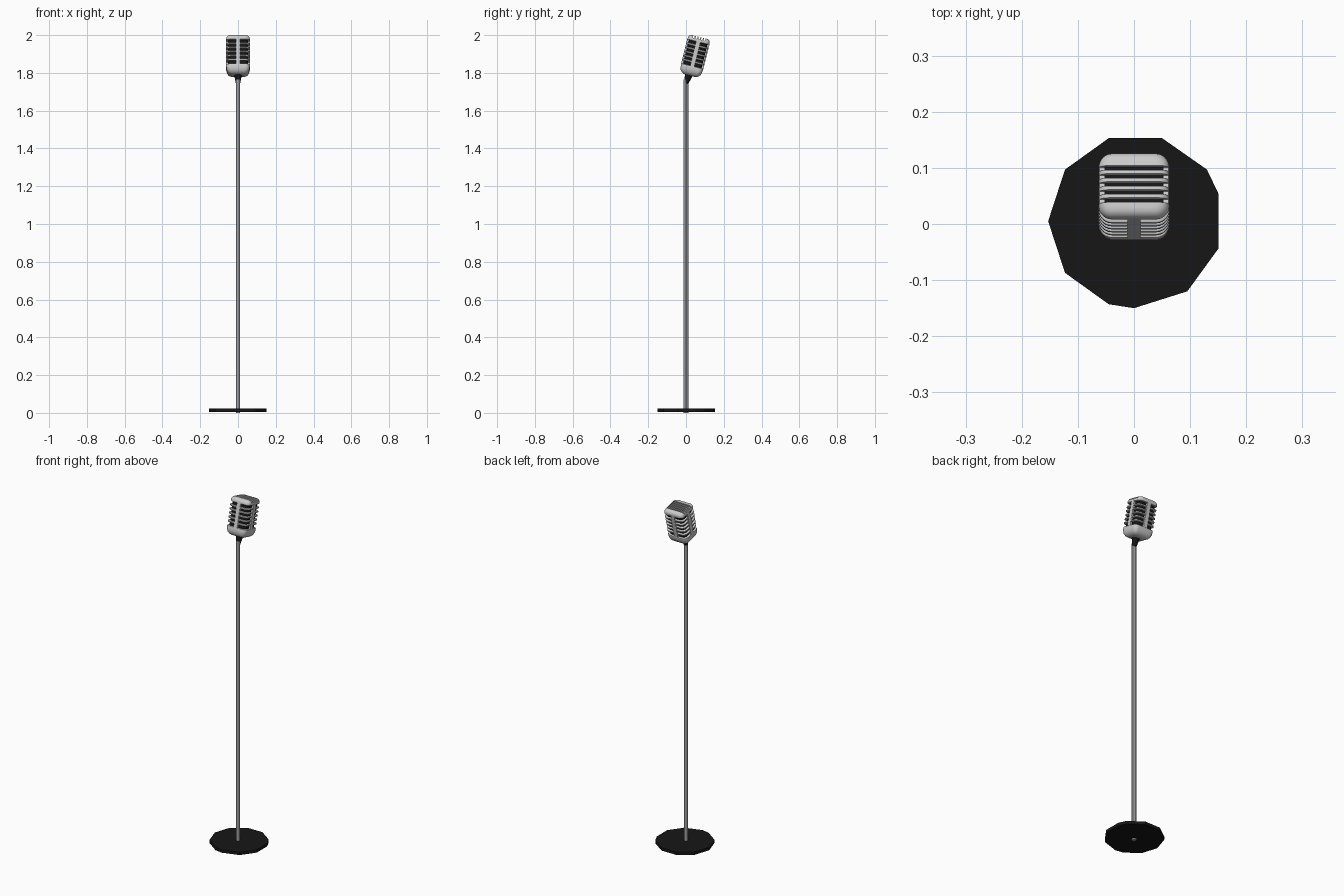
import bpy, bmesh, math
from mathutils import Matrix, Vector

if "Cube" in bpy.data.objects:
    bpy.data.objects.remove(bpy.data.objects["Cube"])

black = bpy.data.materials.new("black")
black.diffuse_color = (0.008, 0.008, 0.008, 1)
black.use_nodes = True
black.node_tree.nodes["Principled BSDF"].inputs["Base Color"].default_value = black.diffuse_color
TILT = Matrix.Translation((0, 0.046, 1.887)) @ Matrix.Rotation(math.radians(-14), 4, 'X')
W, D, R = 0.063, 0.06, 0.024      # head half width, half depth, corner radius


def make(name, bm, mat=None, matrix=None, smooth=False):
    bmesh.ops.recalc_face_normals(bm, faces=bm.faces)
    me = bpy.data.meshes.new(name)
    bm.to_mesh(me)
    bm.free()
    ob = bpy.data.objects.new(name, me)
    bpy.context.collection.objects.link(ob)
    if mat:
        me.materials.append(mat)
    if matrix:
        ob.matrix_world = matrix
    if smooth:
        bpy.ops.object.select_all(action='DESELECT')
        ob.select_set(True)
        bpy.context.view_layer.objects.active = ob
        bpy.ops.object.shade_smooth_by_angle(angle=math.radians(35))
    return ob


def rounded_rect(inset):
    w, d, r = W - inset, D - inset, max(R - inset * 0.5, 0.008)
    pts = []
    for k, (sx, sy) in enumerate([(1, 1), (-1, 1), (-1, -1), (1, -1)]):
        for i in range(7):
            a = math.pi / 2 * (k + i / 6)
            pts.append((sx * (w - r) + r * math.cos(a), sy * (d - r) + r * math.sin(a)))
    return pts


def loft(bm, sections, closed=False):
    """Skin rounded rectangles given as (z, inset); capped or closed into a ring."""
    rings = [[bm.verts.new((x, y, z)) for x, y in rounded_rect(s)] for z, s in sections]
    pairs = list(zip(rings, rings[1:]))
    if closed:
        pairs.append((rings[-1], rings[0]))
    else:
        bm.faces.new(rings[0])
        bm.faces.new(rings[-1])
    for a, b in pairs:
        for i in range(len(a)):
            j = (i + 1) % len(a)
            bm.faces.new((a[i], a[j], b[j], b[i]))


def box(bm, center, size):
    bmesh.ops.create_cube(bm, size=1, matrix=Matrix.Translation(center) @ Matrix.Diagonal((*size, 1)))


# base plate: irregular eleven-sided slab
outline = [(-0.045, 0.153), (0.05, 0.153), (0.13, 0.097), (0.151, 0.053), (0.151, -0.043),
           (0.095, -0.12), (0, -0.15), (-0.045, -0.143), (-0.123, -0.087), (-0.153, 0.005),
           (-0.123, 0.097)]
bm = bmesh.new()
face = bm.faces.new([bm.verts.new((x, y, 0.006)) for x, y in outline])
ext = bmesh.ops.extrude_face_region(bm, geom=[face], use_keep_orig=True)
bmesh.ops.translate(bm, vec=(0, 0, 0.017),
                    verts=[v for v in ext["geom"] if isinstance(v, bmesh.types.BMVert)])
make("base_plate", bm, black)

# pole
bm = bmesh.new()
bmesh.ops.create_cone(bm, cap_ends=True, segments=10, radius1=0.012, radius2=0.012, depth=1.765,
                      matrix=Matrix.Translation((0, 0, 0.8825)))
make("pole", bm, smooth=True)

# tapered swivel joint between pole and head
a, b = Vector((0, 0.0, 1.742)), Vector((0, 0.018, 1.80))
bm = bmesh.new()
bmesh.ops.create_cone(bm, cap_ends=True, segments=16, radius1=0.011, radius2=0.023,
                      depth=(b - a).length,
                      matrix=Matrix.Translation((a + b) / 2) @ (b - a).to_track_quat('Z', 'Y').to_matrix().to_4x4())
make("swivel_joint", bm, black, smooth=True)

# dark core seen through the slots
bm = bmesh.new()
loft(bm, [(-0.07, 0.01), (0.0935, 0.01)])
make("head_core", bm, black, TILT)

# rounded lower cup
bm = bmesh.new()
loft(bm, [(-0.105, 0.032), (-0.103, 0.023), (-0.097, 0.013), (-0.087, 0.0055), (-0.074, 0.0015),
          (-0.058, 0), (-0.054, 0.001), (-0.052, 0.004)])
make("lower_cup", bm, None, TILT, True)

# horizontal ribs around the grille
bm = bmesh.new()
for i in range(5):
    z = -0.052 + 0.022 * (i + 1)
    loft(bm, [(z - 0.005, 0.012), (z - 0.005, 0.003), (z - 0.003, 0), (z + 0.003, 0),
              (z + 0.005, 0.003), (z + 0.005, 0.012)], closed=True)
make("grille_ribs", bm, None, TILT, True)

# vertical bar in the middle of each side
bm = bmesh.new()
for s in (-1, 1):
    box(bm, (0, s * (D - 0.0055), 0.014), (0.023, 0.012, 0.14))
    box(bm, (s * (W - 0.0055), 0, 0.014), (0.012, 0.023, 0.14))
make("grille_bars", bm, None, TILT)

# top cap with slots running from side to side
bm = bmesh.new()
loft(bm, [(0.078, 0.004), (0.080, 0.001), (0.084, 0), (0.092, 0.001), (0.099, 0.004),
          (0.104, 0.010), (0.106, 0.018)])
cap = make("top_cap", bm, None, TILT)
bm = bmesh.new()
for i in range(5):
    box(bm, (0, (i - 2) * 0.0148, 0.113), (0.2, 0.008, 0.04))
cutter = make("slot_cutter", bm, None, TILT)
cutter.hide_render = True
cutter.hide_set(True)
mod = cap.modifiers.new("slots", 'BOOLEAN')
mod.operation = 'DIFFERENCE'
mod.solver = 'EXACT'
mod.object = cutter
bpy.ops.object.select_all(action='DESELECT')
cap.select_set(True)
bpy.context.view_layer.objects.active = cap
bpy.context.view_layer.update()
bpy.ops.object.modifier_apply(modifier="slots")
bpy.ops.object.shade_smooth_by_angle(angle=math.radians(35))
bpy.data.objects.remove(cutter)
